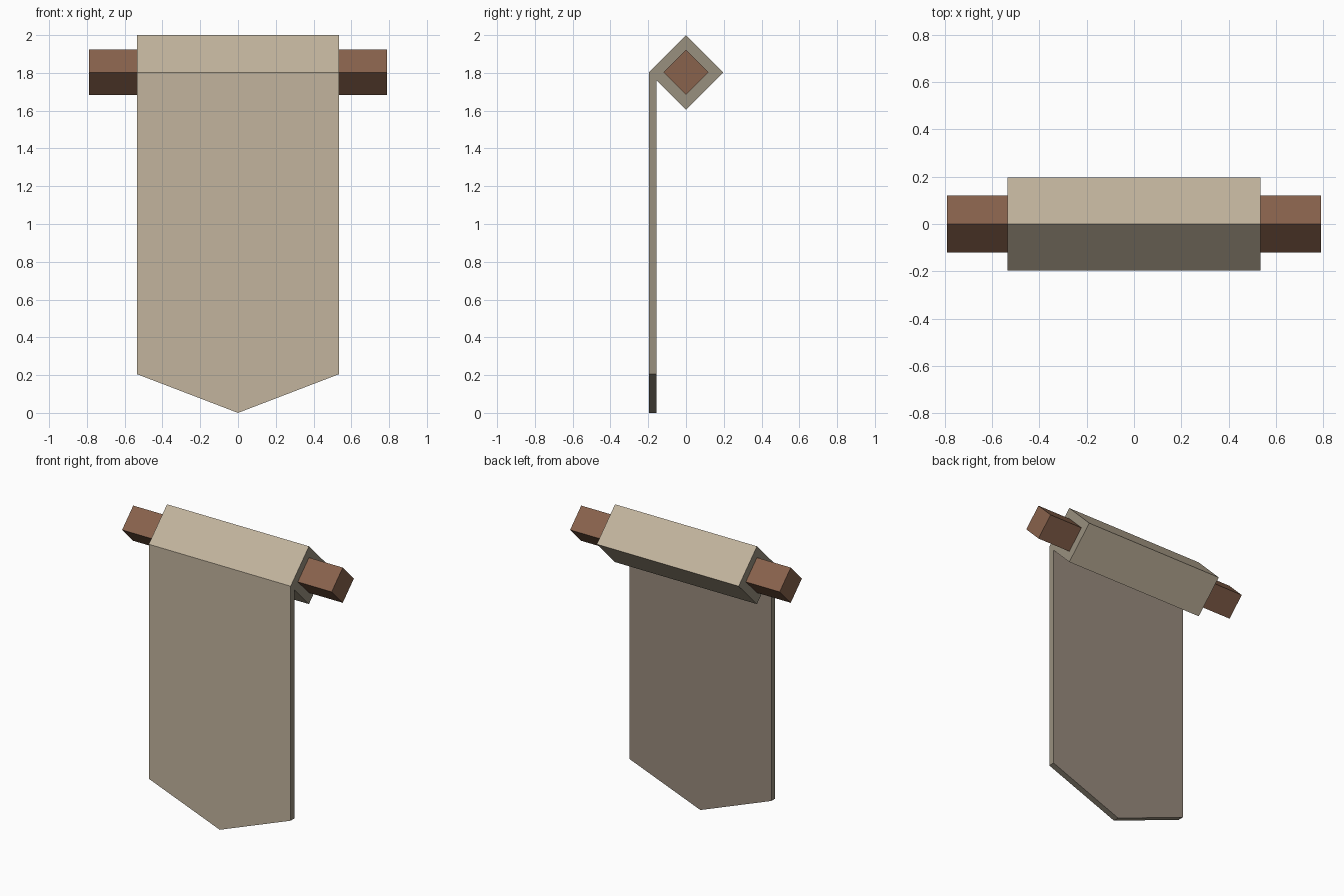
import bpy, bmesh

if "Cube" in bpy.data.objects:
    bpy.data.objects.remove(bpy.data.objects["Cube"])

AXIS_Z = 1.803      # height of the pole axis
SLEEVE_R = 0.197    # diamond radius of the cloth sleeve
POLE_R = 0.12
HALF_W = 0.535      # half width of the cloth
THICK = 0.042       # cloth thickness


def material(name, srgb):
    lin = [((c / 255 + 0.055) / 1.055) ** 2.4 for c in srgb]
    m = bpy.data.materials.new(name)
    m.diffuse_color = (*lin, 1)
    m.use_nodes = True
    m.node_tree.nodes["Principled BSDF"].inputs["Base Color"].default_value = m.diffuse_color
    return m


cloth = material("cloth", (194, 180, 157))
cloth_edge = material("cloth edge", (153, 144, 127))
cloth_back = material("cloth back", (152, 138, 125))
wood = material("wood", (136, 98, 76))


def prism(name, points, offset, mats, rule=lambda n: 0):
    """Extrude a closed outline along offset; rule picks a material by normal."""
    bm = bmesh.new()
    face = bm.faces.new([bm.verts.new(p) for p in points])
    ext = bmesh.ops.extrude_face_region(bm, geom=[face], use_keep_orig=True)
    moved = [v for v in ext["geom"] if isinstance(v, bmesh.types.BMVert)]
    bmesh.ops.translate(bm, verts=moved, vec=offset)
    bmesh.ops.recalc_face_normals(bm, faces=bm.faces)
    bm.normal_update()
    for f in bm.faces:
        f.material_index = rule(f.normal)
    mesh = bpy.data.meshes.new(name)
    bm.to_mesh(mesh)
    bm.free()
    for m in mats:
        mesh.materials.append(m)
    ob = bpy.data.objects.new(name, mesh)
    bpy.context.collection.objects.link(ob)
    return ob


def diamond(r, x):
    return [(x, -r, AXIS_Z), (x, 0, AXIS_Z + r), (x, r, AXIS_Z), (x, 0, AXIS_Z - r)]


# Square pole turned on its corner
prism("pole", diamond(POLE_R, -0.79), (1.58, 0, 0), [wood])

# Cloth sleeve wrapped round the pole, darker at its cut ends
prism("sleeve", diamond(SLEEVE_R, -HALF_W), (2 * HALF_W, 0, 0),
      [cloth, cloth_edge], lambda n: int(abs(n.x) > 0.9))

# Hanging sheet with a pointed hem: front, cut edges and back
y = -SLEEVE_R
outline = [(-HALF_W, y, AXIS_Z), (-HALF_W, y, 0.205), (0, y, 0),
           (HALF_W, y, 0.205), (HALF_W, y, AXIS_Z)]
sheet = prism("hanging_sheet", outline, (0, THICK, 0),
              [cloth, cloth_edge, cloth_back],
              lambda n: 0 if n.y < -0.9 else 2 if n.y > 0.9 else 1)
# Slope the top of the sheet so it meets the underside of the sleeve
for v in sheet.data.vertices:
    if v.co.z > 1 and v.co.y > y + THICK / 2:
        v.co.z -= THICK
